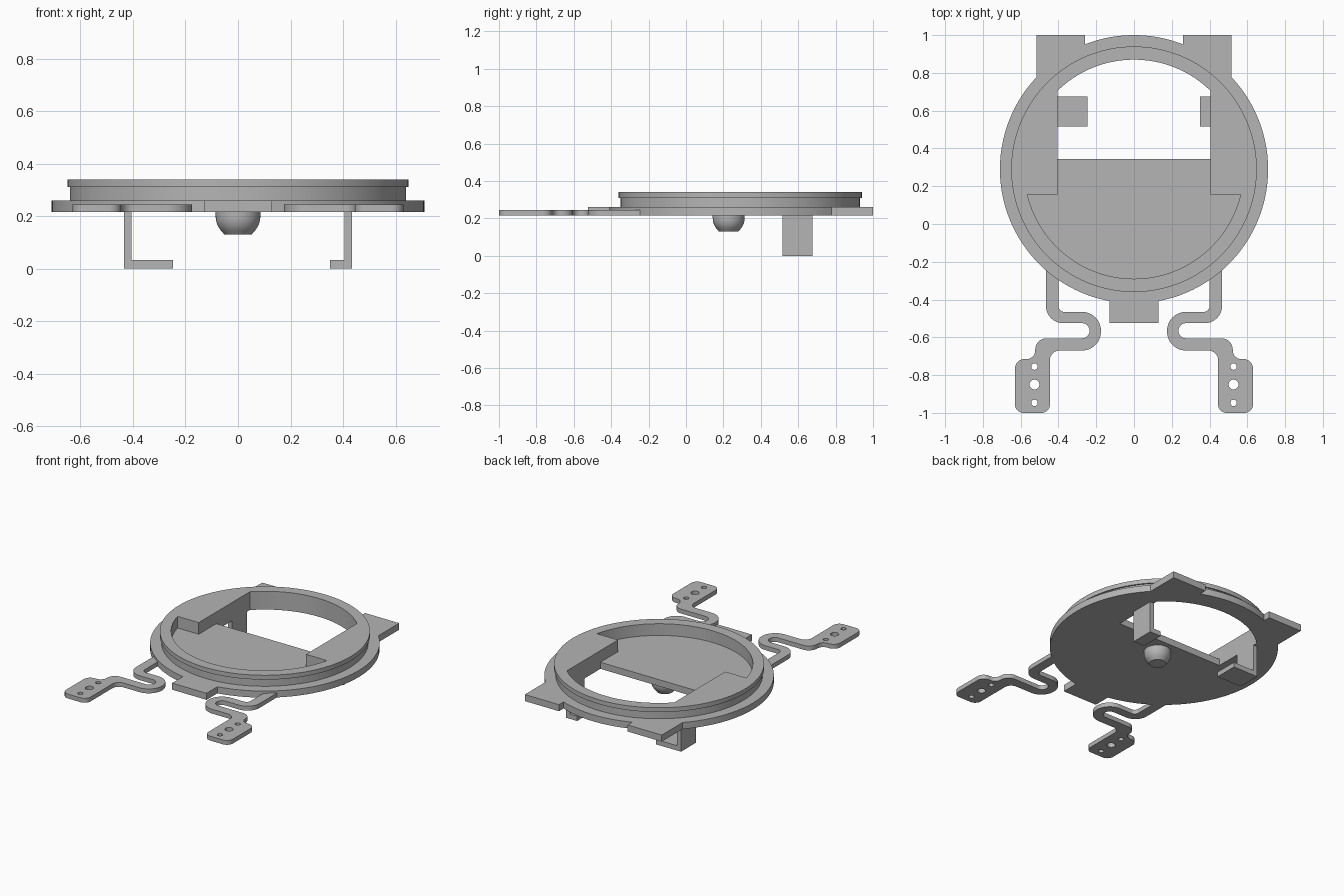
import bpy
import bmesh
from math import acos, asin, cos, pi, sin, tan
from mathutils import Matrix, Vector

if "Cube" in bpy.data.objects:
    bpy.data.objects.remove(bpy.data.objects["Cube"])

grey = bpy.data.materials.new("plain_grey")
grey.use_nodes = True
colour = (0.46, 0.46, 0.46, 1)
grey.diffuse_color = colour
grey.node_tree.nodes["Principled BSDF"].inputs["Base Color"].default_value = colour

CY = 0.29          # y of the ring axis
BASE, STEP, GROOVE, TOP = 0.215, 0.26, 0.31, 0.34
R_BASE, R_NECK, R_LIP, R_IN = 0.71, 0.64, 0.65, 0.58
WIN = 0.405        # half width of the window


def arc(x, y, r, a0, a1, n=40):
    return [(x + r * cos(a0 + (a1 - a0) * i / n), y + r * sin(a0 + (a1 - a0) * i / n))
            for i in range(n + 1)]


def circle(x, y, r, n=128):
    return arc(x, y, r, 0, 2 * pi, n)[:-1]


def mirrored(half):
    """Close a right half outline with its mirror image."""
    return half + [(-x, y) for x, y in reversed(half) if x > 1e-5]


def rounded(corners, n=10):
    """Polygon from (x, y, radius) corners, with each corner filleted."""
    pts = []
    for i, (x, y, r) in enumerate(corners):
        p = Vector((x, y))
        if r == 0:
            pts.append((x, y))
            continue
        a = (Vector(corners[i - 1][:2]) - p).normalized()
        b = (Vector(corners[(i + 1) % len(corners)][:2]) - p).normalized()
        half = a.angle(b) / 2
        centre = p + (a + b).normalized() * r / sin(half)
        start = p + a * r / tan(half) - centre
        end = p + b * r / tan(half) - centre
        for k in range(n + 1):
            v = start.lerp(end, k / n).normalized() * r + centre
            pts.append((v.x, v.y))
    return pts


def finish(name, bm):
    bmesh.ops.remove_doubles(bm, verts=bm.verts, dist=1e-5)
    bmesh.ops.recalc_face_normals(bm, faces=bm.faces)
    mesh = bpy.data.meshes.new(name)
    bm.to_mesh(mesh)
    bm.free()
    mesh.materials.append(grey)
    obj = bpy.data.objects.new(name, mesh)
    bpy.context.collection.objects.link(obj)
    bpy.ops.object.select_all(action='DESELECT')
    obj.select_set(True)
    bpy.context.view_layer.objects.active = obj
    bpy.ops.object.shade_smooth_by_angle(angle=0.5)


def plate(name, loops, lo, hi, upright=False):
    """Extrude an outline with holes from lo to hi, along z, or y if upright."""
    curve = bpy.data.curves.new(name + "_outline", 'CURVE')
    curve.dimensions = '2D'
    curve.fill_mode = 'BOTH'
    curve.extrude = (hi - lo) / 2
    for loop in loops:
        spline = curve.splines.new('POLY')
        spline.points.add(len(loop) - 1)
        for point, (x, y) in zip(spline.points, loop):
            point.co = (x, y, 0, 1)
        spline.use_cyclic_u = True
    temp = bpy.data.objects.new(name + "_outline", curve)
    bpy.context.collection.objects.link(temp)
    deps = bpy.context.evaluated_depsgraph_get()
    mesh = bpy.data.meshes.new_from_object(temp.evaluated_get(deps))
    bm = bmesh.new()
    bm.from_mesh(mesh)
    bpy.data.objects.remove(temp)
    bpy.data.curves.remove(curve)
    bpy.data.meshes.remove(mesh)
    mid = (lo + hi) / 2
    if upright:
        move = Matrix.Translation((0, mid, 0)) @ Matrix.Rotation(pi / 2, 4, 'X')
    else:
        move = Matrix.Translation((0, 0, mid))
    bm.transform(move)
    finish(name, bm)


# Base plate: disc with one front tab, two back tabs and the window
tab, near, far = 0.13, 0.259, 0.517
outline = mirrored(
    [(tab, -0.525)]
    + arc(0, CY, R_BASE, -acos(tab / R_BASE), acos(far / R_BASE))
    + [(far, 1), (near, 1)]
    + arc(0, CY, R_BASE, acos(near / R_BASE), pi / 2, 16))
window_top = arc(0, CY, R_IN, acos(WIN / R_IN), pi / 2, 24)
window = mirrored([(WIN, 0.345)] + window_top)
plate("base_plate", [outline, window], BASE, STEP)

# Raised ring with side blocks, and the slightly wider lip above it
shelf = 0.155
pocket = mirrored(
    arc(0, CY, R_IN, -pi / 2, asin((shelf - CY) / R_IN))
    + [(WIN, shelf)] + window_top)
plate("ring_neck", [circle(0, CY, R_NECK), pocket], STEP, GROOVE)
plate("ring_lip", [circle(0, CY, R_LIP), pocket], GROOVE, TOP)

# Winding spring arms with drilled pads
arm = rounded([
    (0.466, -0.246, 0), (0.466, -0.525, 0.09),
    (0.235, -0.525, 0.0399), (0.235, -0.605, 0.0399),
    (0.523, -0.605, 0.06), (0.523, -0.715, 0.045),
    (0.63, -0.715, 0.05), (0.63, -1, 0.045),
    (0.445, -1, 0.045), (0.445, -0.67, 0.05),
    (0.175, -0.67, 0.1), (0.175, -0.465, 0.1),
    (0.4, -0.465, 0.03), (0.4, -0.297, 0)])
holes = [circle(0.527, y, r, 24) for y, r in ((-0.755, 0.017), (-0.85, 0.026), (-0.947, 0.017))]
for side, s in (("left", 1), ("right", -1)):
    loops = [[(s * x, y) for x, y in loop] for loop in [arm] + holes]
    plate(side + "_spring_arm", loops, BASE, 0.245)

# Hooks under the window edges, with feet of different length
for side, s, toe in (("left", 1, 0.35), ("right", -1, 0.247)):
    hook = [(0.435, 0), (0.435, BASE), (WIN, BASE), (WIN, 0.033), (toe, 0.033), (toe, 0)]
    plate(side + "_hook", [[(s * x, z) for x, z in hook]], 0.515, 0.675, upright=True)

# Round knob under the floor, flat at the bottom
profile = [(0, BASE), (0.085, BASE)] + arc(0, 0.2, 0.085, 0, -0.73, 10) + [(0.052, 0.13), (0, 0.13)]
bm = bmesh.new()
verts = [bm.verts.new((x, 0.228, z)) for x, z in profile]
edges = [bm.edges.new(pair) for pair in zip(verts, verts[1:])]
bmesh.ops.spin(bm, geom=verts + edges, cent=(0, 0.228, 0), axis=(0, 0, 1),
               angle=2 * pi, steps=48, use_merge=False)
finish("knob", bm)
